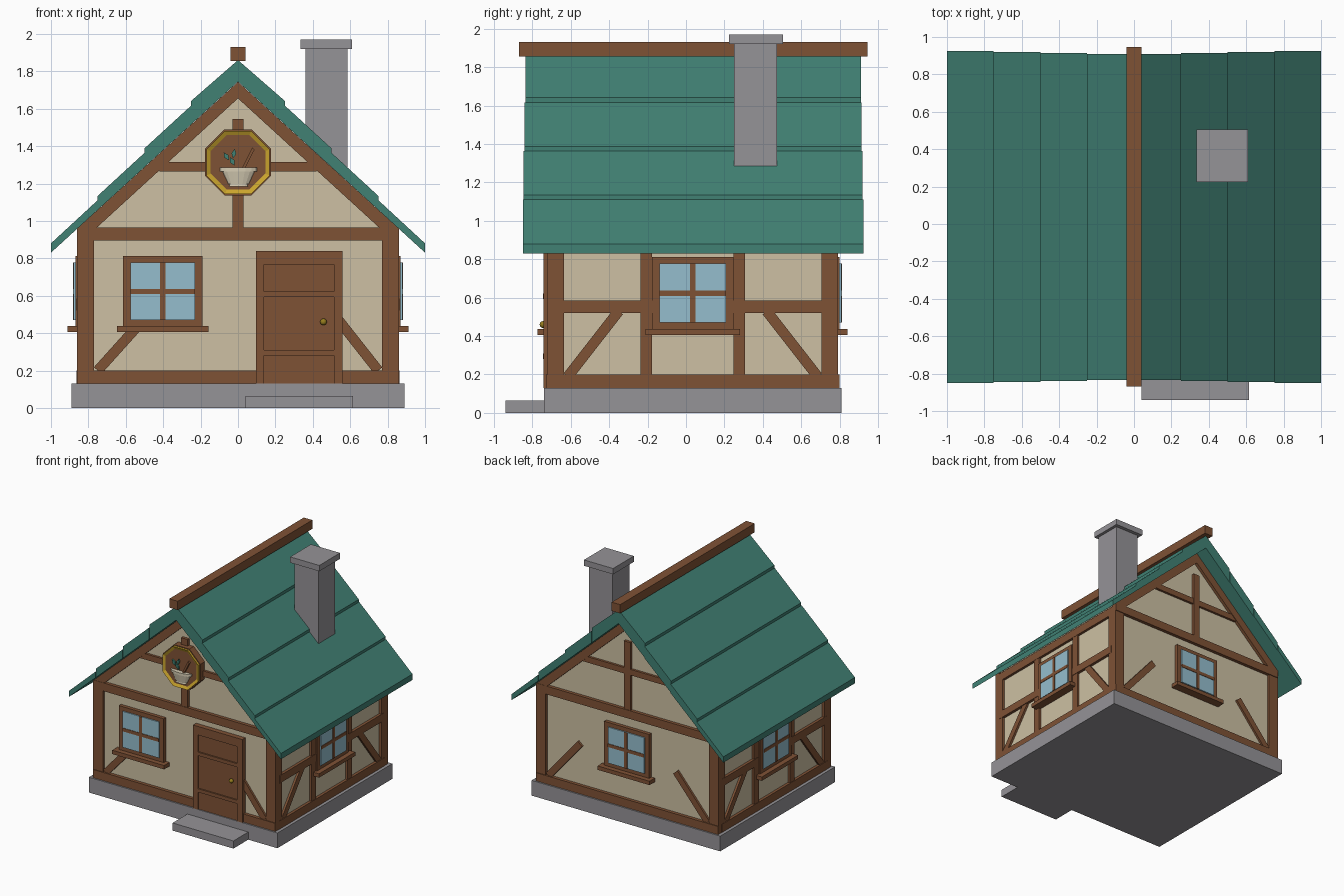
import bpy, bmesh, math
from mathutils import Matrix, Vector

cube = bpy.data.objects.get("Cube")
if cube:
    bpy.data.objects.remove(cube, do_unlink=True)


def material(name, rgb):
    lin = [((c / 255 + 0.055) / 1.055) ** 2.4 for c in rgb] + [1.0]
    m = bpy.data.materials.new(name)
    m.use_nodes = True
    m.diffuse_color = lin
    bsdf = m.node_tree.nodes["Principled BSDF"]
    bsdf.inputs["Base Color"].default_value = lin
    bsdf.inputs["Roughness"].default_value = 0.8
    return m


PLASTER = material("plaster", (205, 192, 163))
WOOD = material("timber brown", (127, 82, 53))
ROOF = material("teal green", (65, 129, 116))
STONE = material("stone grey", (149, 147, 151))
GLASS = material("window blue", (149, 190, 206))
GOLD = material("gold", (203, 165, 45))
BRASS = material("brass", (150, 125, 30))
CREAM = material("cream", (215, 205, 180))


def finish(name, bm, *mats):
    bmesh.ops.recalc_face_normals(bm, faces=bm.faces)
    mesh = bpy.data.meshes.new(name)
    bm.to_mesh(mesh)
    bm.free()
    for m in mats:
        mesh.materials.append(m)
    ob = bpy.data.objects.new(name, mesh)
    bpy.context.scene.collection.objects.link(ob)
    return ob


def prism(name, pts, axis, a, b, mat):
    """Extrude a (horizontal, z) outline along x or y from a to b."""
    bm = bmesh.new()
    place = (lambda u, z, d: (u, d, z)) if axis == "y" else (lambda u, z, d: (d, u, z))
    face = bm.faces.new([bm.verts.new(place(u, z, a)) for u, z in pts])
    ext = bmesh.ops.extrude_face_region(bm, geom=[face])["geom"]
    verts = [v for v in ext if isinstance(v, bmesh.types.BMVert)]
    bmesh.ops.translate(bm, verts=verts, vec=Vector(place(0, 0, b - a)))
    return finish(name, bm, mat)


def rect(u0, u1, z0, z1):
    return [(u0, z0), (u1, z0), (u1, z1), (u0, z1)]


def box(name, x0, x1, y0, y1, z0, z1, mat):
    return prism(name, rect(x0, x1, z0, z1), "y", y0, y1, mat)


# Each wall: extrusion axis, plane position, outward sign
WALLS = {"front": ("y", -0.70, -1), "back": ("y", 0.77, 1),
         "right": ("x", 0.84, 1), "left": ("x", -0.84, -1)}
MID_Y = 0.035


def on_wall(wall, part, pts, d0, d1, mat):
    axis, plane, sign = WALLS[wall]
    return prism(f"{wall}_{part}", pts, axis, plane + sign * d0, plane + sign * d1, mat)


def brace(wall, u0, z0, u1, z1, half=0.027):
    p, q = Vector((u0, z0)), Vector((u1, z1))
    side = (q - p).normalized().orthogonal() * half
    on_wall(wall, "brace", [p + side, q + side, q - side, p - side], -0.02, 0.018, WOOD)


def window(wall, c):
    on_wall(wall, "window_frame", rect(c - 0.212, c + 0.212, 0.43, 0.812), -0.02, 0.03, WOOD)
    on_wall(wall, "window_glass", rect(c - 0.172, c + 0.172, 0.47, 0.777), 0.03, 0.039, GLASS)
    on_wall(wall, "window_mullion", rect(c - 0.014, c + 0.014, 0.47, 0.777), 0.03, 0.043, WOOD)
    on_wall(wall, "window_crossbar", rect(c - 0.172, c + 0.172, 0.609, 0.637), 0.03, 0.043, WOOD)
    on_wall(wall, "window_sill", rect(c - 0.245, c + 0.245, 0.405, 0.438), -0.02, 0.072, WOOD)


# Stone base and step
box("stone_base", -0.89, 0.89, -0.74, 0.81, 0, 0.13, STONE)
box("door_step", 0.04, 0.615, -0.94, -0.72, 0, 0.065, STONE)

# Plaster walls with gables
PITCH = 0.915
UNDER = 1.745


def under(x):
    return UNDER - PITCH * abs(x)


e = 0.84
prism("plaster_walls", [(-e, 0.12), (e, 0.12), (e, under(e) - 0.005),
      (0, UNDER - 0.005), (-e, under(e) - 0.005)], "y", -0.70, 0.77, PLASTER)

# Corner posts
for sx in (-1, 1):
    for y0, y1 in ((-0.722, -0.635), (0.705, 0.792)):
        x0, x1 = sorted((sx * 0.77, sx * 0.862))
        box("corner_post", x0, x1, y0, y1, 0.13, 0.94, WOOD)

# Gable-end framing
for wall in ("front", "back"):
    on_wall(wall, "sill_beam", rect(-0.86, 0.86, 0.13, 0.20), -0.02, 0.028, WOOD)
    on_wall(wall, "tie_beam", rect(-0.86, 0.86, 0.895, 0.965), -0.02, 0.028, WOOD)
    on_wall(wall, "collar_beam", rect(-0.42, 0.42, 1.265, 1.315), -0.02, 0.02, WOOD)
    on_wall(wall, "king_post", rect(-0.03, 0.03, 0.95, 1.545), -0.02, 0.024, WOOD)
    for s in (-1, 1):
        on_wall(wall, "rake_board", [(0, UNDER - 0.002), (s * 0.86, under(0.86)),
                (s * 0.86, 0.9), (s * 0.825, 0.9), (0, 1.655)], -0.02, 0.026, WOOD)
window("front", -0.402)
window("back", 0)
brace("front", -0.75, 0.20, -0.48, 0.50)
brace("front", 0.75, 0.20, 0.49, 0.53)
for s in (-1, 1):
    brace("back", s * 0.75, 0.20, s * 0.45, 0.55)

# Long-side framing
for wall in ("right", "left"):
    on_wall(wall, "sill_beam", rect(-0.68, 0.75, 0.13, 0.20), -0.02, 0.024, WOOD)
    on_wall(wall, "top_beam", rect(-0.70, 0.77, 0.875, 0.945), -0.02, 0.022, WOOD)
    for s in (-1, 1):
        def u(v):
            return MID_Y + s * v
        on_wall(wall, "stud", rect(u(0.212), u(0.273), 0.13, 0.94), -0.02, 0.02, WOOD)
        on_wall(wall, "rail", rect(u(0.21), u(0.705), 0.52, 0.585), -0.02, 0.024, WOOD)
        brace(wall, u(0.65), 0.19, u(0.385), 0.53)
    window(wall, MID_Y)

# Door
on_wall("front", "door_frame", [(0.095, 0.13), (0.14, 0.13), (0.14, 0.767), (0.512, 0.767),
        (0.512, 0.13), (0.56, 0.13), (0.56, 0.84), (0.095, 0.84)], -0.02, 0.042, WOOD)
on_wall("front", "door_panel", rect(0.14, 0.512, 0.13, 0.767), -0.02, 0.032, WOOD)
for z in (0.28, 0.592):
    on_wall("front", "door_batten", rect(0.14, 0.512, z, z + 0.03), 0.03, 0.044, WOOD)
bm = bmesh.new()
bmesh.ops.create_uvsphere(bm, u_segments=12, v_segments=8, radius=0.018,
                          matrix=Matrix.Translation((0.457, -0.744, 0.46)))
for f in bm.faces:
    f.smooth = True
finish("door_knob", bm, BRASS)

# Roof: four overlapping courses on each slope
for s in (-1, 1):
    for i in range(4):
        x0, x1 = i * 0.25, (i + 1) * 0.25
        top = 1.86 if i == 0 else 1.617 - (i - 1) * 0.253
        low = 1.642 - i * 0.254
        grow = 0.005 * i
        prism("roof_course", [(s * x0, under(x0)), (s * x1, under(x1)), (s * x1, low),
              (s * x0, top)], "y", -0.835 - grow, 0.91 + grow, ROOF)
box("ridge_beam", -0.04, 0.04, -0.87, 0.945, 1.855, 1.93, WOOD)

# Chimney
box("chimney", 0.36, 0.585, 0.25, 0.475, 1.24, 1.925, STONE)
box("chimney_cap", 0.335, 0.61, 0.225, 0.505, 1.92, 1.97, STONE)

# Octagonal sign with recessed face
SIGN_Z = 1.313


def octagon(apothem):
    r = apothem / math.cos(math.pi / 8)
    angles = [math.pi * (k + 0.5) / 4 for k in range(8)]
    return [(r * math.cos(a), SIGN_Z + r * math.sin(a)) for a in angles]


on_wall("front", "sign_board", octagon(0.176), 0.0, 0.06, WOOD)
ring = on_wall("front", "sign_ring", octagon(0.169), 0.06, 0.078, GOLD)
ring.data.materials.append(WOOD)
bm = bmesh.new()
bm.from_mesh(ring.data)
face = min(bm.faces, key=lambda f: f.calc_center_median().y)
bmesh.ops.inset_region(bm, faces=[face], thickness=0.025)
face.material_index = 1
bmesh.ops.translate(bm, verts=face.verts, vec=(0, 0.012, 0))
bm.to_mesh(ring.data)
bm.free()


# Sign emblem: bowl, pestle and leaves
def cone(name, r1, r2, z0, z1, mat):
    bm = bmesh.new()
    bmesh.ops.create_cone(bm, cap_ends=True, segments=16, radius1=r1, radius2=r2, depth=z1 - z0)
    bmesh.ops.scale(bm, verts=bm.verts, vec=(1, 0.35, 1))
    bmesh.ops.translate(bm, verts=bm.verts, vec=(0.003, -0.768, (z0 + z1) / 2))
    return finish(name, bm, mat)


cone("bowl_foot", 0.05, 0.045, 1.185, 1.2, CREAM)
cone("bowl_body", 0.055, 0.088, 1.198, 1.268, CREAM)
cone("bowl_rim", 0.098, 0.098, 1.265, 1.285, CREAM)
prism("pestle", [(0.02, 1.28), (0.035, 1.275), (0.088, 1.38), (0.076, 1.392)],
      "y", -0.785, -0.76, WOOD)
for x, z, tilt in ((-0.062, 1.345, 0.6), (-0.022, 1.36, -0.2), (-0.03, 1.318, 0.5)):
    ax = Vector((-math.sin(tilt), math.cos(tilt)))
    side = Vector((ax.y, -ax.x))
    c = Vector((x, z))
    prism("leaf", [c + ax * 0.026, c + side * 0.013, c - ax * 0.026, c - side * 0.013],
          "y", -0.78, -0.764, ROOF)
